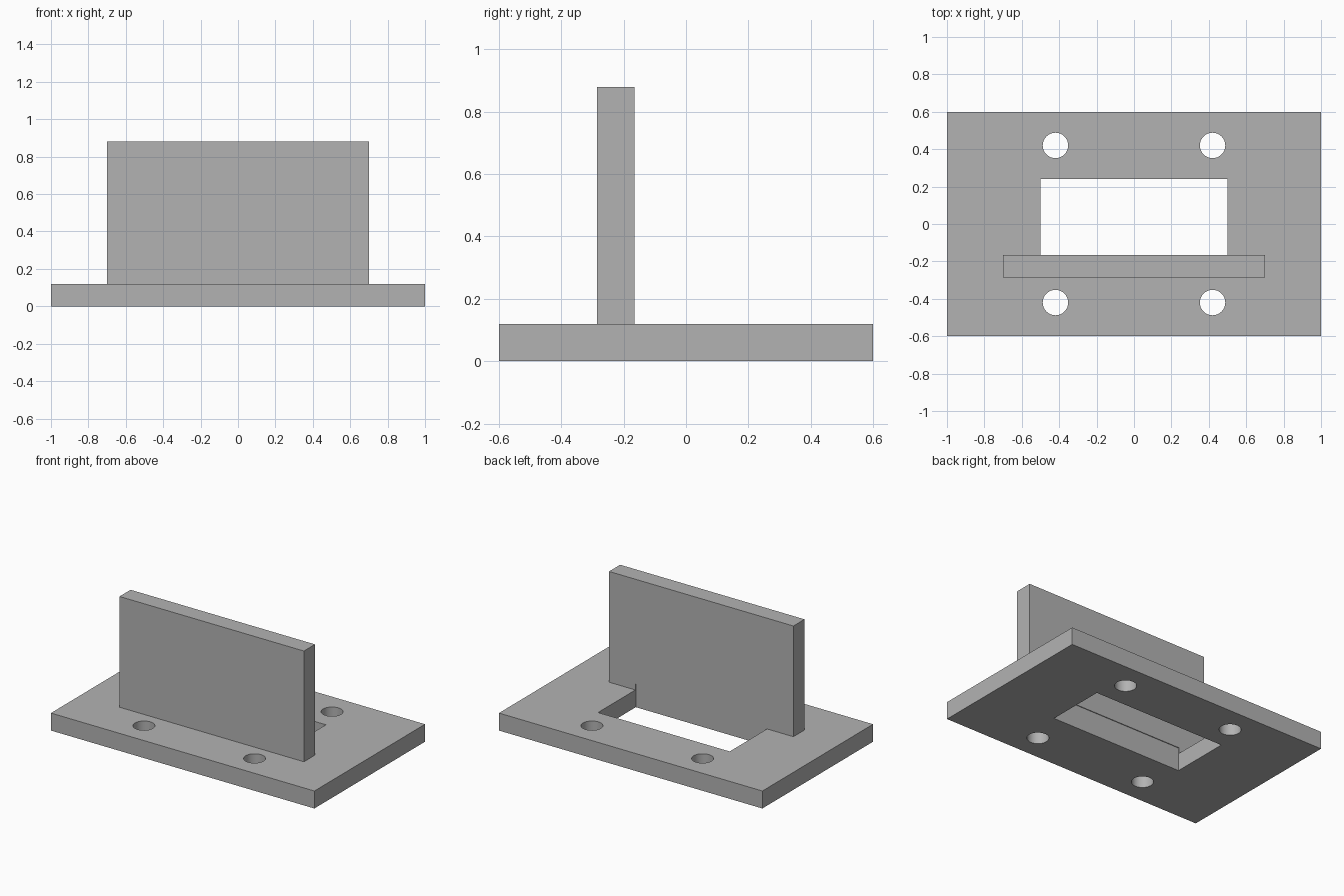
import bpy
from mathutils import Vector

old = bpy.data.objects.get("Cube")
if old:
    bpy.data.objects.remove(old, do_unlink=True)

# Single grey colour
GREY = (0.45, 0.45, 0.45, 1.0)
grey = bpy.data.materials.new("plain grey")
grey.use_nodes = True
grey.diffuse_color = GREY
grey.node_tree.nodes["Principled BSDF"].inputs["Base Color"].default_value = GREY


def box(name, low, high):
    """Box between two opposite corners."""
    low, high = Vector(low), Vector(high)
    bpy.ops.mesh.primitive_cube_add(size=1, location=(low + high) / 2)
    obj = bpy.context.object
    obj.name = name
    obj.scale = high - low
    bpy.ops.object.transform_apply(location=True, rotation=False, scale=True)
    obj.data.materials.append(grey)
    return obj


def cut(target, cutter):
    """Subtract a hidden cutter from the target."""
    mod = target.modifiers.new("cut " + cutter.name, 'BOOLEAN')
    mod.operation = 'DIFFERENCE'
    mod.solver = 'EXACT'
    mod.object = cutter
    bpy.context.view_layer.objects.active = target
    bpy.ops.object.modifier_apply(modifier=mod.name)


# Flat base and the upright wall standing on it
base = box("base_plate", (-1, -0.6, 0), (1, 0.6, 0.12))
wall = box("upright_wall", (-0.7, -0.285, 0.12), (0.7, -0.165, 0.88))

# Rectangular opening, which also grazes the foot of the wall
opening = box("opening_cutter", (-0.5, -0.17, -0.04), (0.5, 0.24, 0.16))
cut(base, opening)
cut(wall, opening)
cutters = [opening]

# Four round bolt holes
for x in (-0.42, 0.42):
    for y in (-0.42, 0.42):
        bpy.ops.mesh.primitive_cylinder_add(vertices=48, radius=0.068, depth=0.4,
                                            location=(x, y, 0.06))
        hole = bpy.context.object
        hole.name = "bolt_hole_cutter"
        hole.data.materials.append(grey)
        cut(base, hole)
        cutters.append(hole)

for cutter in cutters:
    bpy.data.objects.remove(cutter, do_unlink=True)

# Smooth hole walls, crisp plate edges
bpy.ops.object.select_all(action='DESELECT')
base.select_set(True)
bpy.context.view_layer.objects.active = base
bpy.ops.object.shade_smooth_by_angle()
